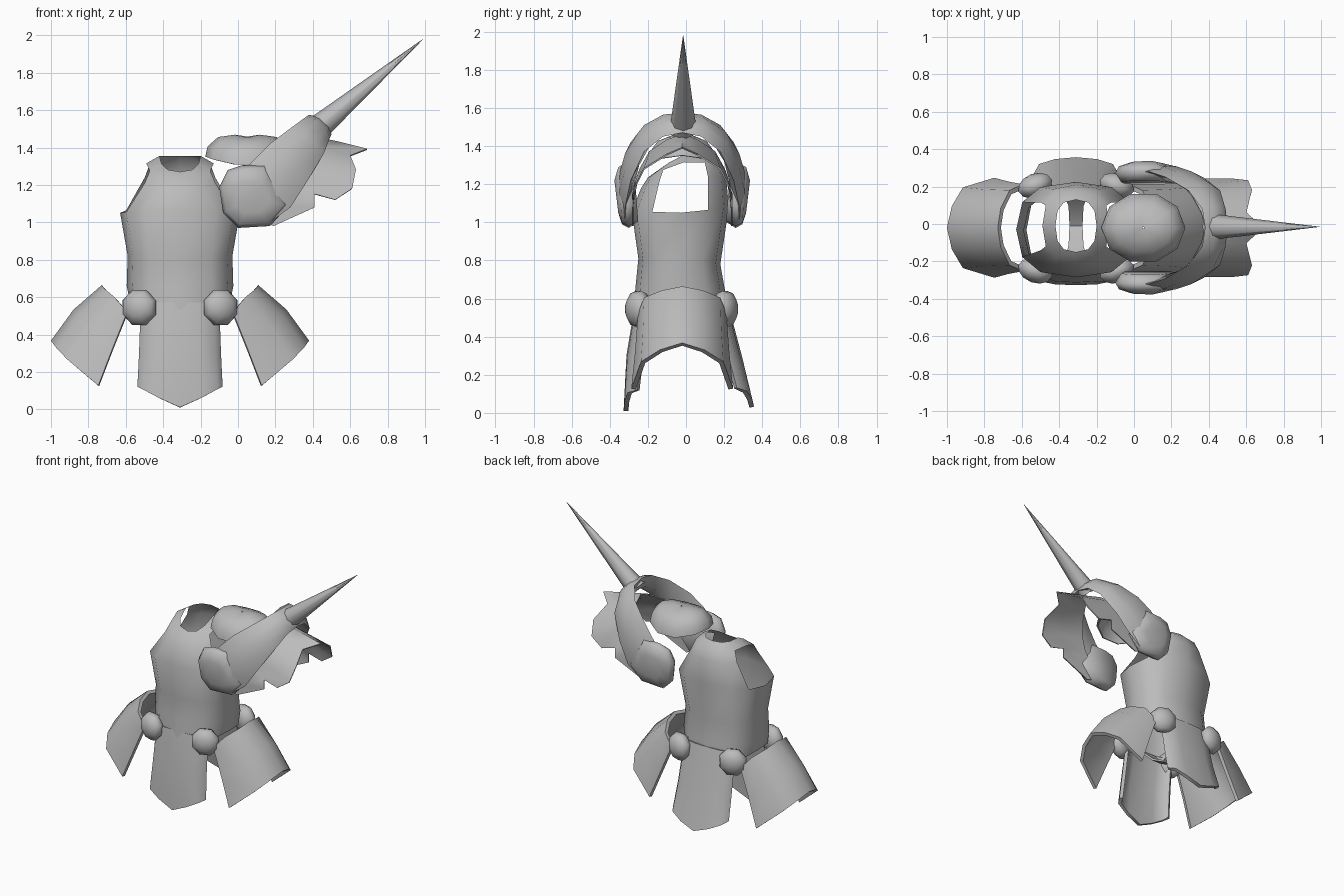
import bpy, bmesh, math
from mathutils import Vector, Matrix

if "Cube" in bpy.data.objects:
    bpy.data.objects.remove(bpy.data.objects["Cube"])

CX, CY = -0.31, -0.02      # body axis, depth centre

steel = bpy.data.materials.new("grey_steel")
steel.use_nodes = True
steel.diffuse_color = (0.5, 0.5, 0.5, 1)
steel.node_tree.nodes["Principled BSDF"].inputs["Base Color"].default_value = (0.5, 0.5, 0.5, 1)


def finish(name, bm, thick=0.0, angle=55):
    """Turn a bmesh into a named, shaded object, optionally thickened."""
    bmesh.ops.recalc_face_normals(bm, faces=bm.faces)
    me = bpy.data.meshes.new(name)
    bm.to_mesh(me)
    bm.free()
    ob = bpy.data.objects.new(name, me)
    bpy.context.collection.objects.link(ob)
    me.materials.append(steel)
    bpy.ops.object.select_all(action='DESELECT')
    ob.select_set(True)
    bpy.context.view_layer.objects.active = ob
    if thick:
        mod = ob.modifiers.new("thickness", 'SOLIDIFY')
        mod.thickness = thick
        mod.offset = 0
        bpy.ops.object.modifier_apply(modifier=mod.name)
    bpy.ops.object.shade_smooth_by_angle(angle=math.radians(angle))
    return ob


def loft(rows, closed=False, skip=lambda r, c: False, caps=False):
    """Skin a list of equally long point rows."""
    bm = bmesh.new()
    vs = [[bm.verts.new(p) for p in row] for row in rows]
    n = len(rows[0])
    for r in range(len(rows) - 1):
        for c in range(n if closed else n - 1):
            if not skip(r, c):
                d = (c + 1) % n
                bm.faces.new((vs[r][c], vs[r][d], vs[r + 1][d], vs[r + 1][c]))
    if caps:
        bm.faces.new(vs[0])
        bm.faces.new(vs[-1])
    return bm


def both_sides(half):
    """Continue rows given for y offsets >= 0 to the other side, about CY."""
    flip = [[(x, -y, z) for x, y, z in row] for row in half[:0:-1]]
    return [[(x, y + CY, z) for x, y, z in row] for row in flip + half]


# Torso shell: rings of 12 points, open at waist, neck and arms
def sgnpow(v, p):
    return math.copysign(abs(v) ** p, v)


def ring(a, yf, yb, zf, zs, zb):
    pts = []
    for i in range(12):
        t = math.radians(30 * i)
        c, s = math.cos(t), math.sin(t)
        y = sgnpow(c, 0.8)
        mid, half = (yf + yb) / 2, (yb - yf) / 2
        z = zs + (zf - zs) * max(c, 0) + (zb - zs) * max(-c, 0)
        pts.append((CX + a * sgnpow(s, 0.75), mid - half * y, z))
    return pts


torso_rings = [
    ring(0.265, -0.275, 0.21, 0.53, 0.56, 0.52),
    ring(0.285, -0.265, 0.205, 0.66, 0.66, 0.64),
    ring(0.28, -0.25, 0.18, 0.81, 0.82, 0.78),
    ring(0.32, -0.285, 0.225, 1.06, 1.05, 1.08),
    ring(0.21, -0.235, 0.21, 1.18, 1.24, 1.24),
    ring(0.18, -0.20, 0.18, 1.235, 1.315, 1.31),
    ring(0.11, -0.15, 0.13, 1.27, 1.355, 1.355),
]
arm_cols = (2, 3, 8, 9)
finish("torso", loft(torso_rings, True, lambda r, c: r in (3, 4) and c in arm_cols))

# Strip between the legs
strip = [(-0.23, 0.55, 0.07), (-0.12, 0.44, 0.04), (-0.01, 0.38, 0.035),
         (0.10, 0.44, 0.04), (0.18, 0.55, 0.07)]
finish("crotch_strip", loft([[(CX - w, y, z), (CX + w, y, z)] for y, z, w in strip]), 0.015)

# Front and back skirt plates: columns (x offset, then (y, z) from top to bottom)
front_cols = [(0.0, [(-0.255, 0.57), (-0.30, 0.30), (-0.315, 0.01)]),
              (0.11, [(-0.25, 0.57), (-0.295, 0.30), (-0.31, 0.06)]),
              (0.19, [(-0.23, 0.57), (-0.27, 0.30), (-0.295, 0.105)]),
              (0.215, [(-0.20, 0.55), (-0.23, 0.30), (-0.25, 0.12)])]
back_cols = [(0.0, [(0.20, 0.60), (0.28, 0.30), (0.345, 0.03)]),
             (0.11, [(0.195, 0.60), (0.27, 0.30), (0.335, 0.07)]),
             (0.19, [(0.18, 0.60), (0.25, 0.30), (0.31, 0.11)]),
             (0.215, [(0.16, 0.57), (0.215, 0.30), (0.26, 0.13)])]
for name, cols in (("front_skirt_plate", front_cols), ("back_skirt_plate", back_cols)):
    full = [(-w, p) for w, p in cols[:0:-1]] + cols
    rows = [[(CX + w * (0.93 + 0.04 * k), y, z) for k, (y, z) in enumerate(p)] for w, p in full]
    finish(name, loft(rows), 0.025)

# Side skirt plates: flared arched shells
side_half = [
    [(0.10, 0, 0.655), (0.25, 0, 0.525), (0.37, 0, 0.36)],
    [(0.085, 0.10, 0.635), (0.235, 0.105, 0.49), (0.345, 0.11, 0.325)],
    [(0.04, 0.19, 0.60), (0.18, 0.195, 0.43), (0.29, 0.205, 0.265)],
    [(-0.03, 0.22, 0.52), (0.05, 0.235, 0.32), (0.125, 0.255, 0.125)],
]
for name, s in (("left_skirt_plate", 1), ("right_skirt_plate", -1)):
    rows = [[(x if s > 0 else 2 * CX - x, y, z) for x, y, z in row] for row in both_sides(side_half)]
    finish(name, loft(rows), 0.025)

# Round studs at the skirt corners
for fb, y0 in (("front", -0.25), ("back", 0.205)):
    for lr, s in (("left", 1), ("right", -1)):
        bm = bmesh.new()
        bmesh.ops.create_uvsphere(bm, u_segments=8, v_segments=6, radius=1)
        yaw = s * (1 if fb == "front" else -1) * math.radians(20)
        mat = (Matrix.Translation((CX + s * 0.218, y0, 0.545)) @ Matrix.Rotation(yaw, 4, 'Z')
               @ Matrix.Diagonal((0.102, 0.065, 0.102, 1))
               @ Matrix.Rotation(math.radians(90), 4, 'X') @ Matrix.Rotation(math.radians(22.5), 4, 'Z'))
        bmesh.ops.transform(bm, matrix=mat, verts=bm.verts)
        finish(f"{fb}_{lr}_stud", bm)

# Shoulder arch: stations of (y, upper edge x z, lower edge x z)
arch = [(0.0, 0.38, 1.575, 0.50, 1.47), (0.10, 0.365, 1.565, 0.49, 1.45),
        (0.20, 0.29, 1.51, 0.46, 1.37), (0.27, 0.17, 1.42, 0.37, 1.22),
        (0.30, 0.08, 1.33, 0.28, 1.08), (0.30, 0.0, 1.24, 0.17, 1.0)]
half = []
for y, ax, az, bx, bz in arch:
    a, b = Vector((ax, y, az)), Vector((bx, y, bz))
    k = min(y / 0.27, 1)
    out = Vector((0.8 * (1 - k), k, 0.6 * (1 - k))).normalized()
    half.append([tuple(v) for v in (a, a.lerp(b, 0.3) + out * 0.03, a.lerp(b, 0.7) + out * 0.03,
                                    b, a.lerp(b, 0.5) - out * 0.05)])
finish("shoulder_arch", loft(both_sides(half), True, caps=True))

# Domed lobes at both ends of the arch
outline = [(-0.10, 1.19), (-0.055, 1.28), (0.02, 1.305), (0.145, 1.31), (0.185, 1.24),
           (0.27, 1.09), (0.17, 0.98), (0.0, 0.97), (-0.08, 1.05)]
for name, s in (("front_shoulder_lobe", -1), ("back_shoulder_lobe", 1)):
    rows = []
    for k, y in ((0.8, 0.24), (1.0, 0.29), (0.88, 0.325), (0.5, 0.345)):
        rows.append([(0.06 + (x - 0.06) * k, CY + s * (y + 0.06 * (z - 1.13)), 1.13 + (z - 1.13) * k)
                     for x, z in outline])
    finish(name, loft(rows, True, caps=True), angle=70)

# Cap over the top of the arm
cap = [(0.20, 1.305), (0.19, 1.36), (0.14, 1.42), (0.06, 1.45), (0.005, 1.453)]
rows = []
for r, z in cap:
    rows.append([(0.05 + r * 1.1 * math.cos(t), CY + r * 0.93 * math.sin(t), z + 0.045 * abs(math.cos(t)) ** 2 * (r / 0.2))
                 for t in (math.tau * i / 10 for i in range(10))])
finish("shoulder_cap", loft(rows, True), 0.01)

# Ragged flap hanging over the arm: inner edge to torn outer edge
flap_half = [
    [(0.38, 0, 1.46), (0.53, 0, 1.43), (0.69, 0, 1.39)],
    [(0.36, 0.08, 1.43), (0.47, 0.08, 1.40), (0.60, 0.08, 1.355)],
    [(0.31, 0.17, 1.37), (0.47, 0.18, 1.33), (0.63, 0.20, 1.28)],
    [(0.27, 0.22, 1.28), (0.44, 0.235, 1.24), (0.61, 0.25, 1.18)],
    [(0.23, 0.24, 1.20), (0.37, 0.25, 1.17), (0.52, 0.26, 1.12)],
    [(0.19, 0.25, 1.15), (0.30, 0.255, 1.155), (0.41, 0.26, 1.15)],
    [(0.16, 0.255, 1.10), (0.28, 0.26, 1.09), (0.41, 0.26, 1.08)],
    [(0.10, 0.26, 1.03), (0.14, 0.26, 1.00), (0.19, 0.26, 0.98)],
]
finish("shoulder_flap", loft(both_sides(flap_half)), 0.008)

# Long spike
base, tip = Vector((0.41, -0.015, 1.49)), Vector((0.99, -0.015, 1.98))
axis = tip - base
bm = bmesh.new()
bmesh.ops.create_cone(bm, cap_ends=True, segments=8, radius1=0.07, radius2=0.001, depth=axis.length)
turn = axis.to_track_quat('Z', 'Y').to_matrix().to_4x4()
bmesh.ops.transform(bm, matrix=Matrix.Translation((base + tip) / 2) @ turn, verts=bm.verts)
finish("spike", bm)
